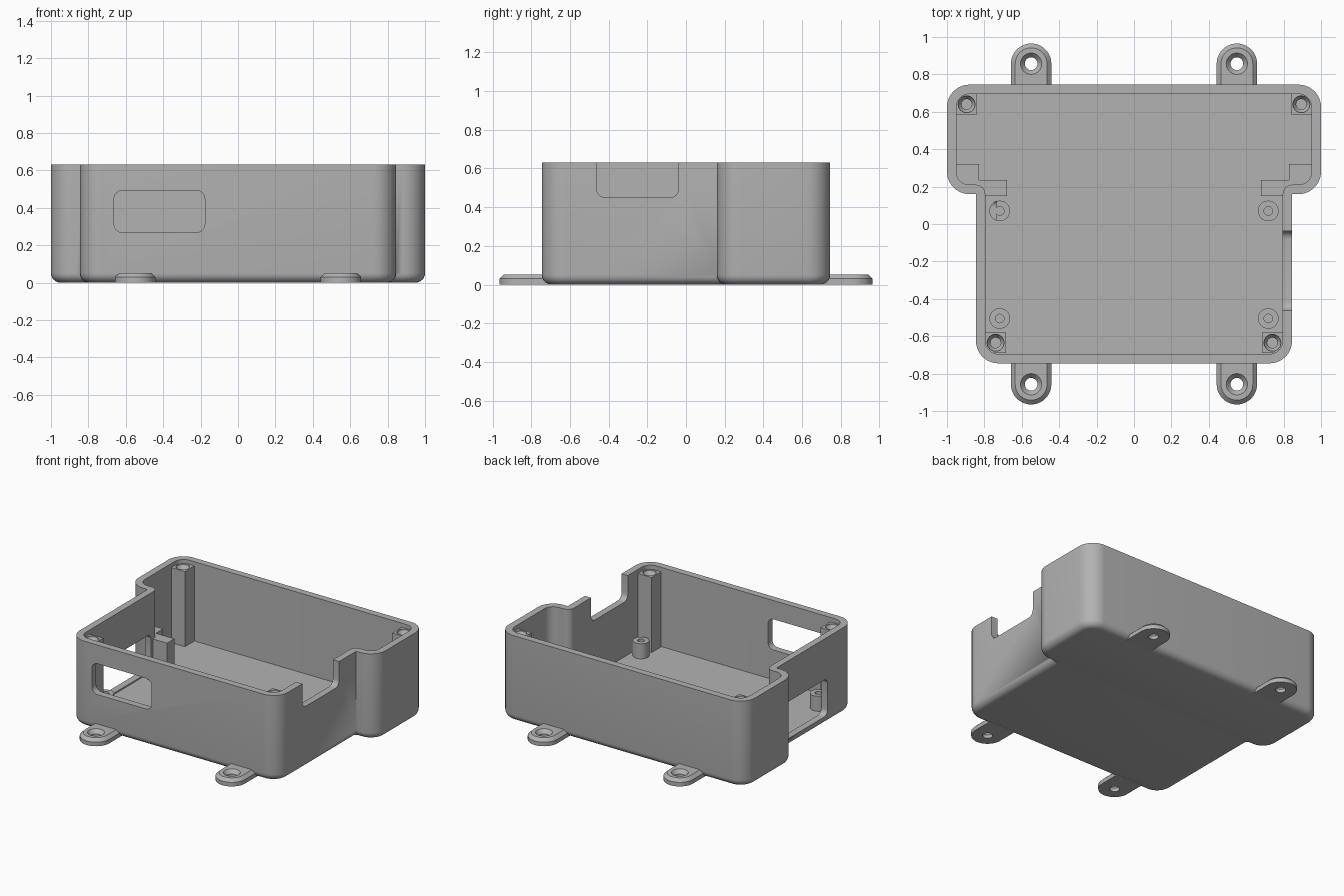
import bpy, bmesh
from math import cos, sin, pi, radians
from mathutils import Matrix, Vector

cube = bpy.data.objects.get("Cube")
if cube:
    bpy.data.objects.remove(cube, do_unlink=True)

grey = bpy.data.materials.new("matte_grey")
grey.use_nodes = True
colour = (0.45, 0.45, 0.45, 1)
grey.diffuse_color = colour
grey.node_tree.nodes["Principled BSDF"].inputs["Base Color"].default_value = colour

HEIGHT, WALL = 0.63, 0.05


def arc(cx, cy, r, a, b, n=10):
    """Points on an arc from angle a to angle b in degrees."""
    steps = [radians(a + (b - a) * i / n) for i in range(n + 1)]
    return [(cx + r * cos(t), cy + r * sin(t)) for t in steps]


def circle(x, y, r, n=32):
    return arc(x, y, r, 0, 360 - 360 / n, n - 1)


def rounded_rect(w, h, r):
    x, y = w / 2 - r, h / 2 - r
    return (arc(x, y, r, 0, 90, 6) + arc(-x, y, r, 90, 180, 6)
            + arc(-x, -y, r, 180, 270, 6) + arc(x, -y, r, 270, 360, 6))


def rectangle(x0, x1, y0, y1):
    return [(x0, y0), (x1, y0), (x1, y1), (x0, y1)]


def outline(d):
    """T-shaped case outline, moved inward by d."""
    r = 0.12 - d
    half = (arc(0.725, -0.625, r, -90, 0) + arc(0.845, 0.16, d, 180, 90)
            + arc(0.88, 0.28, r, -90, 0) + arc(0.88, 0.625, r, 0, 90))
    return half + [(-x, y) for x, y in reversed(half)]


def loft(name, rings, matrix=Matrix()):
    """Solid through a stack of (points, height) rings."""
    bm = bmesh.new()
    loops = [[bm.verts.new(matrix @ Vector((x, y, z))) for x, y in pts]
             for pts, z in rings]
    for low, high in zip(loops, loops[1:]):
        for i in range(len(low)):
            bm.faces.new((low[i - 1], low[i], high[i], high[i - 1]))
    bm.faces.new(loops[0][::-1])
    bm.faces.new(loops[-1])
    bmesh.ops.remove_doubles(bm, verts=bm.verts, dist=1e-5)
    bmesh.ops.recalc_face_normals(bm, faces=bm.faces)
    mesh = bpy.data.meshes.new(name)
    bm.to_mesh(mesh)
    bm.free()
    mesh.materials.append(grey)
    ob = bpy.data.objects.new(name, mesh)
    bpy.context.collection.objects.link(ob)
    return ob


def activate(ob):
    bpy.ops.object.select_all(action='DESELECT')
    ob.select_set(True)
    bpy.context.view_layer.objects.active = ob


def cut(ob, cutter):
    """Subtract the cutter from the object, then discard it."""
    activate(ob)
    mod = ob.modifiers.new("cut", 'BOOLEAN')
    mod.operation, mod.solver, mod.object = 'DIFFERENCE', 'EXACT', cutter
    bpy.ops.object.modifier_apply(modifier=mod.name)
    bpy.data.objects.remove(cutter, do_unlink=True)


def finish(ob):
    activate(ob)
    bpy.ops.object.shade_smooth_by_angle(angle=radians(30))


def bore(x, y, rings):
    return loft("bore", [(circle(x, y, r), z) for r, z in rings])


# Directions for the openings in the front and side walls
to_front = Matrix.Rotation(pi / 2, 4, 'X')
to_side = Matrix(((0, 0, 1, 0), (1, 0, 0, 0), (0, 1, 0, 0), (0, 0, 0, 1)))


def side_window():
    return loft("side_cutter", [(rounded_rect(0.56, 0.27, 0.04), -0.9),
                                (rounded_rect(0.56, 0.27, 0.04), -0.735)],
                Matrix.Translation((0, -0.15, 0.195)) @ to_side)


# Case shell with rounded bottom edge
fillet = 0.05
base = []
for i in range(7):
    t = i / 6 * pi / 2
    base.append((outline(fillet * (1 - sin(t))), fillet * (1 - cos(t))))
shell = loft("case_shell", base + [(outline(0), HEIGHT)])
cut(shell, loft("cavity", [(outline(WALL), WALL), (outline(WALL), 0.8)]))

# Front window, side window and open-topped side notch
window = rounded_rect(0.485, 0.225, 0.045)
cut(shell, loft("front_cutter", [(window, -0.05), (window, 0.05)],
                Matrix.Translation((-0.42, -0.72, 0.38)) @ to_front))
cut(shell, side_window())
notch = rounded_rect(0.425, 0.4, 0.045)
cut(shell, loft("notch_cutter", [(notch, 0.77), (notch, 0.9)],
                Matrix.Translation((0, -0.25, 0.65)) @ to_side))
finish(shell)

for side, s in (("left", 1), ("right", -1)):
    # Corner screw posts
    for end, x, y in (("back", 0.895, 0.64), ("front", 0.74, -0.635)):
        square = rectangle(s * x - 0.055, s * x + 0.055, y - 0.055, y + 0.055)
        post = loft(f"{end}_{side}_screw_post", [(square, 0.04), (square, 0.6)])
        cut(post, bore(s * x, y, [(0.028, 0.3), (0.028, 0.565),
                                  (0.045, 0.59), (0.045, 0.65)]))
        finish(post)

    # Circuit board standoffs
    for end, y in (("back", 0.07), ("front", -0.505)):
        x = s * 0.718
        standoff = loft(f"{end}_{side}_standoff",
                        [(circle(x, y, 0.055), 0.04), (circle(x, y, 0.055), 0.16)])
        cut(standoff, bore(x, y, [(0.023, 0.06), (0.023, 0.2)]))
        if (end, side) == ("back", "right"):
            cut(standoff, side_window())
        finish(standoff)

    # Stepped guide rib in the inner corner
    rib = [(0.68, 0.15), (0.82, 0.15), (0.87, 0.2), (0.955, 0.2),
           (0.955, 0.32), (0.83, 0.32), (0.83, 0.235), (0.68, 0.235)]
    rib = [(s * x, y) for x, y in rib]
    loft(f"{side}_guide_rib", [(rib, 0.04), (rib, 0.285)])

    # Mounting tabs with chamfered rim and countersunk hole
    for end, e in (("back", 1), ("front", -1)):
        def tab_shape(r):
            pts = arc(0, 0.857, r, 0, 180, 20) + [(-r, 0.7), (r, 0.7)]
            return [(s * 0.55 + x, e * y) for x, y in pts]
        tab = loft(f"{end}_{side}_mounting_tab",
                   [(tab_shape(0.108), 0), (tab_shape(0.108), 0.03),
                    (tab_shape(0.085), 0.052)])
        cut(tab, bore(s * 0.55, e * 0.857, [(0.034, -0.05), (0.034, 0.025),
                                            (0.057, 0.052), (0.057, 0.1)]))
        finish(tab)
